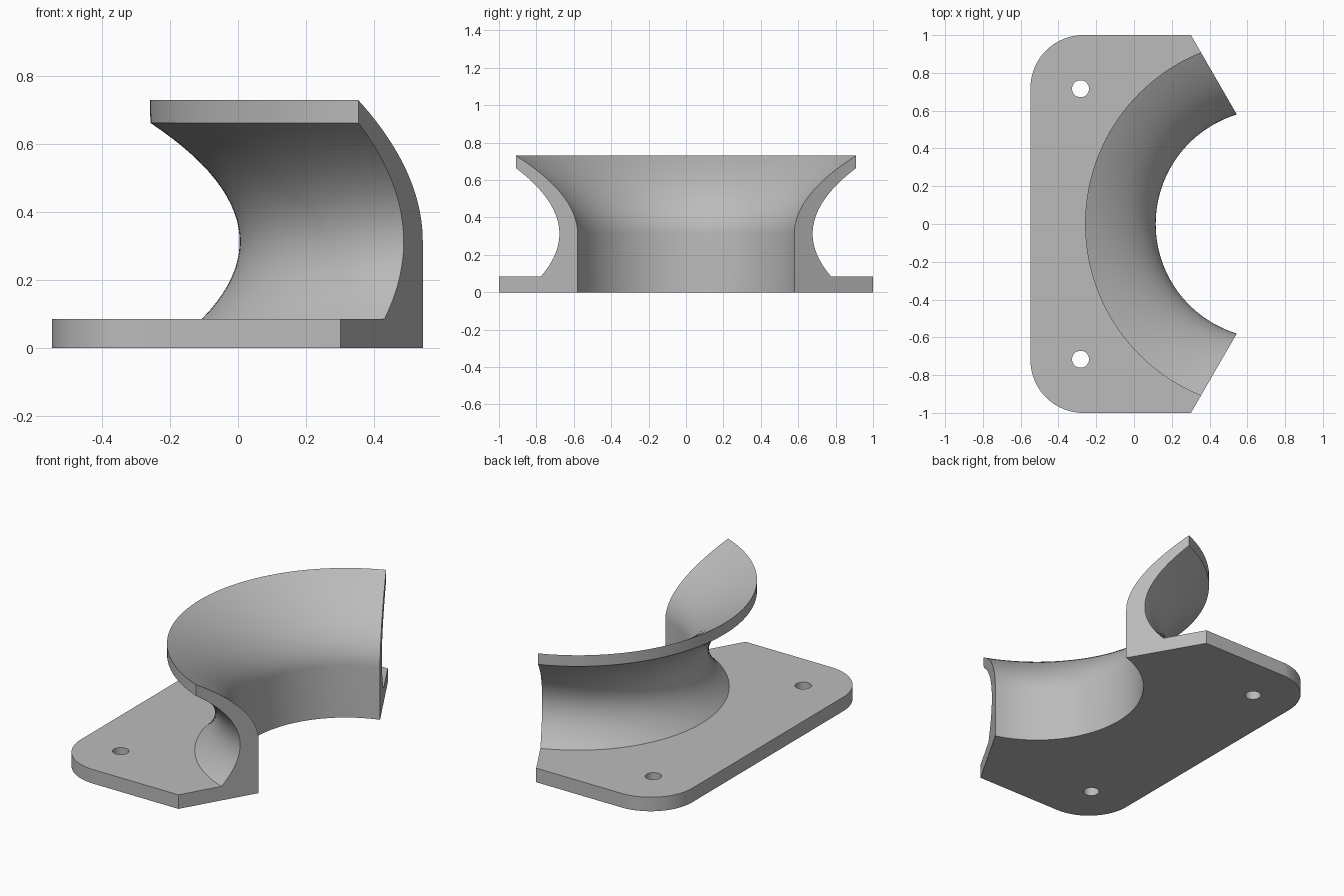
import bpy, bmesh, math
from mathutils import Vector

if "Cube" in bpy.data.objects:
    bpy.data.objects.remove(bpy.data.objects["Cube"])

AXIS_X, SEGS = 0.721, 144        # axis of the curved channel
PLATE_T, TOP, WAIST = 0.085, 0.73, 0.313
BORE, WAIST_R, FLARE = 0.606, 0.716, 2.15


def flare(base, z):
    return base + FLARE * (z - WAIST) ** 2


def circle(bm, cx, cy, r, z, n):
    return [bm.verts.new((cx + r * math.cos(math.tau * i / n),
                          cy + r * math.sin(math.tau * i / n), z)) for i in range(n)]


def bridge(bm, a, b):
    for i in range(len(a)):
        j = (i + 1) % len(a)
        bm.faces.new((a[i], a[j], b[j], b[i]))


def fill(bm, loops):
    edges = []
    for loop in loops:
        for a, b in zip(loop, loop[1:] + loop[:1]):
            edges.append(bm.edges.get((a, b)) or bm.edges.new((a, b)))
    bmesh.ops.triangle_fill(bm, edges=edges, use_beauty=True, normal=(0, 0, 1))


def plate_outline(bm, z):
    r, pts = 0.28, [(1.8, -1), (1.8, 1)]
    for side, start in ((1, 90), (-1, 180)):
        for i in range(25):
            a = math.radians(start + 90 * i / 24)
            pts.append((-0.548 + r + r * math.cos(a), side * (1 - r) + r * math.sin(a)))
    return [bm.verts.new((x, y, z)) for x, y in pts]


bm = bmesh.new()

# Flared wall: open profile spun around the axis
N = 24
seam = flare(WAIST_R, PLATE_T)
profile = [(seam, 0), (BORE, 0)]
for i in range(N + 1):
    z = WAIST + (TOP - WAIST) * i / N
    profile.append((flare(BORE, z), z))
for i in range(N + 1):
    z = 0.663 + (PLATE_T - 0.663) * i / N
    profile.append((flare(WAIST_R, z), z))
rings = [circle(bm, AXIS_X, 0, r, z, SEGS) for r, z in profile]
for a, b in zip(rings, rings[1:]):
    bridge(bm, a, b)

# Base plate with rounded corners and two screw holes, joined to the wall
layers = []
for z, ring in ((0, rings[0]), (PLATE_T, rings[-1])):
    outer = plate_outline(bm, z)
    holes = [circle(bm, -0.283, y, 0.045, z, 32) for y in (-0.716, 0.716)]
    fill(bm, [outer, ring] + holes)
    layers.append([outer] + holes)
for a, b in zip(*layers):
    bridge(bm, a, b)

# Slanted ends: trim with two vertical planes and cap them
for side in (1, -1):
    cut = bmesh.ops.bisect_plane(
        bm, geom=bm.verts[:] + bm.edges[:] + bm.faces[:], dist=1e-5,
        plane_co=(0.547, side * 0.575, 0),
        plane_no=Vector((math.cos(math.pi / 6), side * 0.5, 0)), clear_outer=True)
    edges = [e for e in cut["geom_cut"] if isinstance(e, bmesh.types.BMEdge) and e.is_boundary]
    bmesh.ops.edgeloop_fill(bm, edges=edges)
bmesh.ops.recalc_face_normals(bm, faces=bm.faces[:])

mesh = bpy.data.meshes.new("flared_bracket")
bm.to_mesh(mesh)
bm.free()
bracket = bpy.data.objects.new("flared_bracket", mesh)
bpy.context.collection.objects.link(bracket)

# Plain grey
grey = bpy.data.materials.new("light_grey")
grey.use_nodes = True
colour = (0.5, 0.5, 0.5, 1)
grey.diffuse_color = colour
grey.node_tree.nodes["Principled BSDF"].inputs["Base Color"].default_value = colour
mesh.materials.append(grey)

bpy.context.view_layer.objects.active = bracket
bracket.select_set(True)
bpy.ops.object.shade_smooth_by_angle(angle=math.radians(25))
